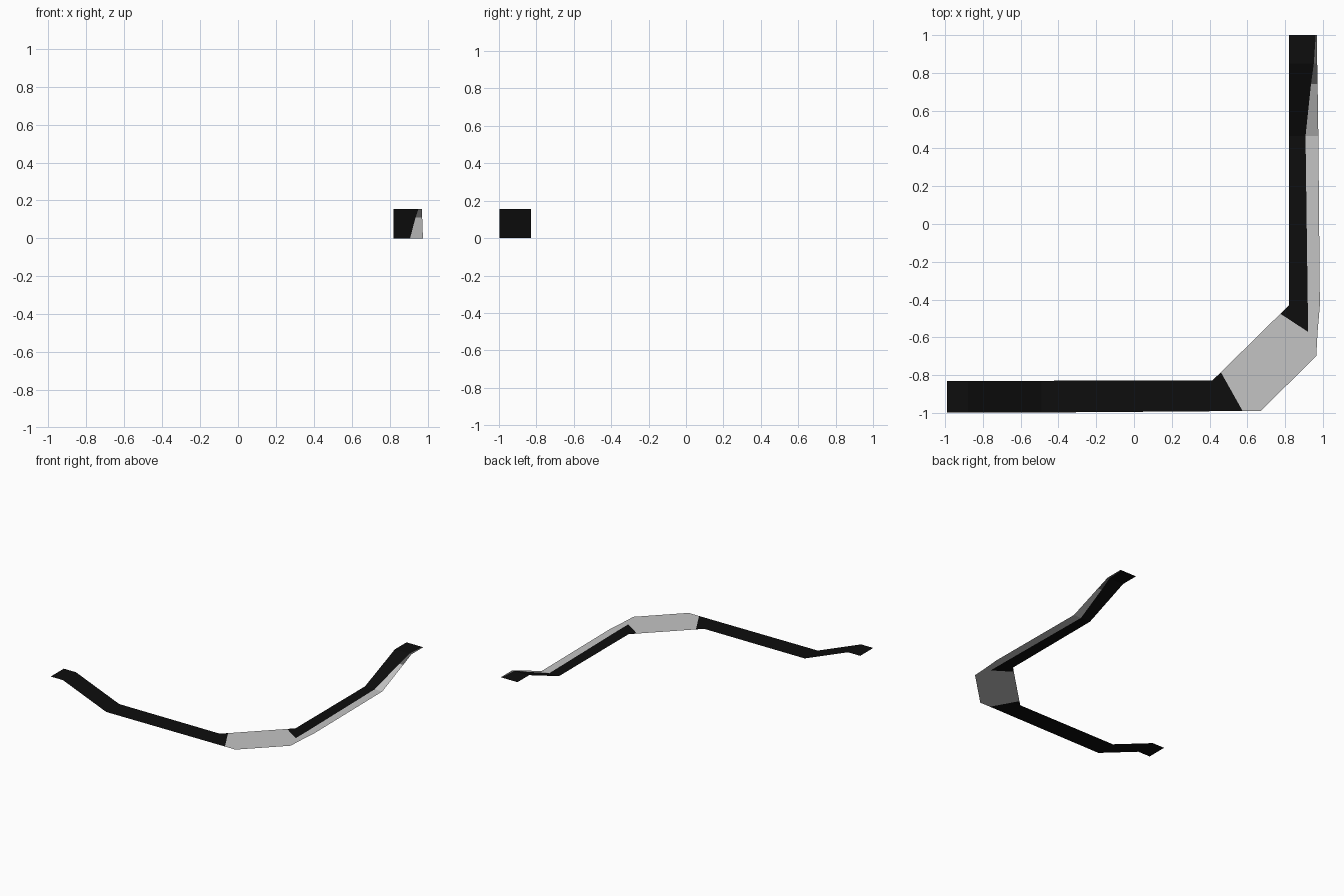
import bpy, bmesh

if "Cube" in bpy.data.objects:
    bpy.data.objects.remove(bpy.data.objects["Cube"])

def material(name, v):
    m = bpy.data.materials.new(name)
    m.diffuse_color = (v, v, v, 1)
    m.use_nodes = True
    m.node_tree.nodes["Principled BSDF"].inputs["Base Color"].default_value = m.diffuse_color
    return m

black = material("black", 0.004)
light = material("light grey", 0.55)
dark = material("dark grey", 0.12)

TOP = 0.155

def height(x, y):
    # flat middle, a short ramp and a raised landing at both ends
    t = max((-0.49 - x) / 0.39, (y - 0.465) / 0.385)
    return TOP * min(1, max(0, t))

def sheet(name, faces, mat):
    bm = bmesh.new()
    for pts in faces:
        bm.faces.new([bm.verts.new((x, y, height(x, y))) for x, y in pts])
    bmesh.ops.remove_doubles(bm, verts=bm.verts, dist=1e-4)
    bmesh.ops.recalc_face_normals(bm, faces=bm.faces)
    if sum(f.normal.z for f in bm.faces) < 0:
        bmesh.ops.reverse_faces(bm, faces=bm.faces)
    me = bpy.data.meshes.new(name)
    bm.to_mesh(me)
    bm.free()
    me.materials.append(mat)
    ob = bpy.data.objects.new(name, me)
    bpy.context.collection.objects.link(ob)

def strip(a, b):
    # quads between two matching edge lines
    return [(a[i], a[i + 1], b[i + 1], b[i]) for i in range(len(a) - 1)]

# left arm: landing, ramp and flat run up to the corner
xs = [-0.99, -0.88, -0.49]
left = strip([(x, -0.998) for x in xs] + [(0.575, -0.99)],
             [(x, -0.83) for x in xs] + [(0.415, -0.828)])
left.append([(0.415, -0.828), (0.575, -0.99), (0.46, -0.785)])
sheet("left_arm", left, black)

# diagonal corner slab
sheet("corner", [[(0.46, -0.785), (0.575, -0.99), (0.67, -0.99), (0.965, -0.70),
                  (0.972, -0.57), (0.92, -0.57), (0.775, -0.475)]], light)

# right arm: dark inner lane with lighter outer edge
ys = [-0.43, 0.465, 0.74, 0.85, 1.0]
inner = [(0.82, y) for y in ys]
split = list(zip([0.92, 0.908, 0.937, 0.952, 0.962], ys))
outer = list(zip([0.984, 0.976, 0.972, 0.97, 0.97], ys))
sheet("right_arm", strip(inner, split)
      + [[(0.775, -0.475), (0.92, -0.57), (0.92, -0.43), (0.82, -0.43)]], black)
sheet("outer_edge", strip(split[:3], outer[:3])
      + [[(0.92, -0.57), (0.972, -0.57), (0.984, -0.43), (0.92, -0.43)]], light)
sheet("outer_edge_end", strip(split[2:], outer[2:]), dark)
